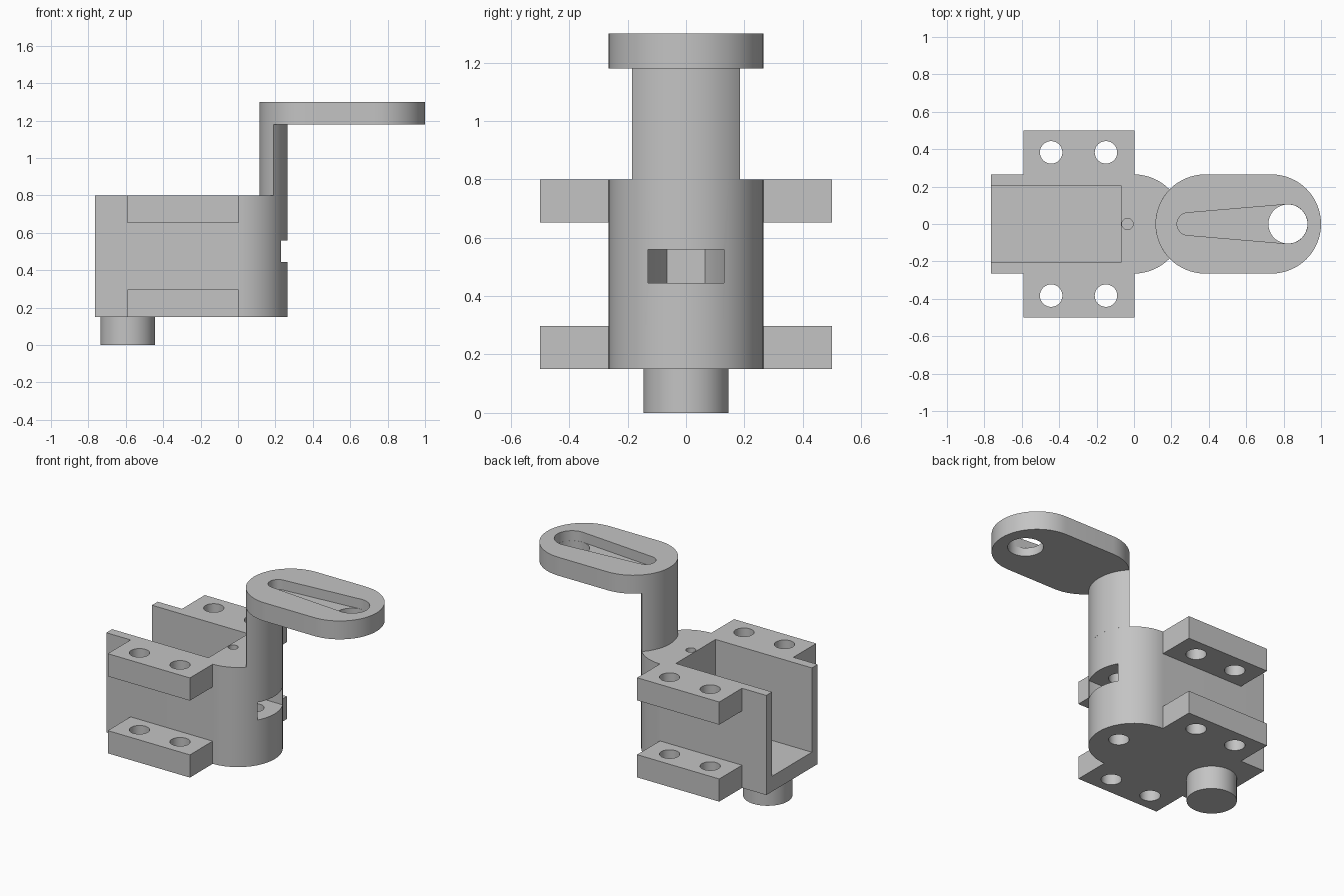
import bpy
import bmesh
from math import acos, cos, pi, sin

if "Cube" in bpy.data.objects:
    bpy.data.objects.remove(bpy.data.objects["Cube"])

R = 0.265              # shared radius of the rounded ends
BASE, TOP = 0.15, 0.8  # bottom and top of the housing
BACK = -0.765          # flat end of the housing

grey = bpy.data.materials.new("plain grey")
grey.use_nodes = True
grey.diffuse_color = (0.55, 0.55, 0.55, 1)
grey.node_tree.nodes["Principled BSDF"].inputs["Base Color"].default_value = grey.diffuse_color


def arc(cx, r, start, end, n=32):
    return [(cx + r * cos(start + (end - start) * i / n),
             r * sin(start + (end - start) * i / n)) for i in range(n + 1)]


def circle(cx, cy, r, n=48):
    return [(x, y + cy) for x, y in arc(cx, r, 0, 2 * pi, n)[:-1]]


def rect(x0, x1, y0, y1):
    return [(x0, y0), (x1, y0), (x1, y1), (x0, y1)]


def slot(x0, r0, x1, r1):
    """Outline wrapped around two circles on the x axis."""
    a = acos((r0 - r1) / (x1 - x0))
    return arc(x1, r1, -a, a) + arc(x0, r0, a, 2 * pi - a)


def prism(name, outline, z0, z1):
    """Extrude an anticlockwise outline upwards."""
    bm = bmesh.new()
    face = bm.faces.new([bm.verts.new((x, y, z0)) for x, y in outline])
    ext = bmesh.ops.extrude_face_region(bm, geom=[face], use_keep_orig=True)
    top = [v for v in ext["geom"] if isinstance(v, bmesh.types.BMVert)]
    bmesh.ops.translate(bm, verts=top, vec=(0, 0, z1 - z0))
    bmesh.ops.recalc_face_normals(bm, faces=bm.faces)
    mesh = bpy.data.meshes.new(name)
    bm.to_mesh(mesh)
    bm.free()
    mesh.materials.append(grey)
    obj = bpy.data.objects.new(name, mesh)
    bpy.context.collection.objects.link(obj)
    return obj


def cut(obj, outline, z0, z1):
    """Remove a prism from a part."""
    cutter = prism("cutter", outline, z0, z1)
    cutter.hide_render = True
    mod = obj.modifiers.new("cut", "BOOLEAN")
    mod.operation = "DIFFERENCE"
    mod.solver = "EXACT"
    mod.object = cutter
    bpy.context.view_layer.objects.active = obj
    bpy.ops.object.modifier_apply(modifier=mod.name)
    bpy.data.objects.remove(cutter)


parts = []

# Housing: open pocket, blind screw hole, bolt hole and side nut slot
pocket = rect(-0.815, -0.07, -0.205, 0.205)
housing = prism("housing", arc(0, R, -pi / 2, pi / 2) + [(BACK, R), (BACK, -R)], BASE, TOP)
cut(housing, pocket, 0.25, 0.71)
cut(housing, rect(BACK - 0.05, -0.07, -0.205, 0.205), 0.7, 1)
cut(housing, circle(-0.035, 0, 0.03), 0.5, 1)
bolt_x, nut_r = 0.115, 0.13
cut(housing, circle(bolt_x, 0, 0.06), 0, 0.65)
nut = arc(bolt_x, nut_r, pi / 2, 3 * pi / 2, 3)
nut = [(bolt_x, nut_r), (bolt_x - nut_r * sin(pi / 3), nut_r / 2),
       (bolt_x - nut_r * sin(pi / 3), -nut_r / 2), (bolt_x, -nut_r)]
cut(housing, nut + [(0.4, -nut_r), (0.4, nut_r)], 0.445, 0.56)
parts.append(housing)

# Rounded flange overhanging the open end
flange = prism("end_flange", arc(-1 + R, R, pi / 2, 3 * pi / 2) + [(BACK, -R), (BACK, R)], 0.71, TOP)
cut(flange, pocket, 0.5, 1)
cut(flange, circle(-0.855, 0, 0.03), 0.5, 1)
parts.append(flange)

# Four mounting lugs with two holes each
for side, y0, y1 in (("left", R, 0.5), ("right", -0.5, -R)):
    for level, z in (("lower", BASE), ("upper", 0.652)):
        lug = prism(f"{level}_{side}_lug", rect(-0.59, 0.003, y0, y1), z, z + 0.148)
        for x in (-0.443, -0.15):
            cut(lug, circle(x, 0.383 if y0 > 0 else -0.383, 0.06), z - 0.1, z + 0.3)
        parts.append(lug)

# Peg under the housing
parts.append(prism("bottom_peg", circle(-0.59, 0, 0.146), 0, BASE))

# Lens-shaped post where the two round ends overlap
arm_x = 0.115 + R
a = acos(arm_x / 2 / R)
parts.append(prism("arm_post", arc(0, R, -a, a) + arc(arm_x, R, pi - a, pi + a)[1:-1], TOP, 1.18))

# Raised arm with a tapered recess and a through hole
arm = prism("upper_arm", slot(arm_x, R, 1 - R, R), 1.18, 1.3)
cut(arm, slot(0.29, 0.06, 0.823, 0.105), 1.235, 1.5)
cut(arm, circle(0.823, 0, 0.1045), 1, 1.26)
parts.append(arm)

# Smooth round walls, keep edges sharp
bpy.ops.object.select_all(action="DESELECT")
for part in parts:
    part.select_set(True)
bpy.context.view_layer.objects.active = housing
bpy.ops.object.shade_smooth_by_angle(angle=pi / 6)
